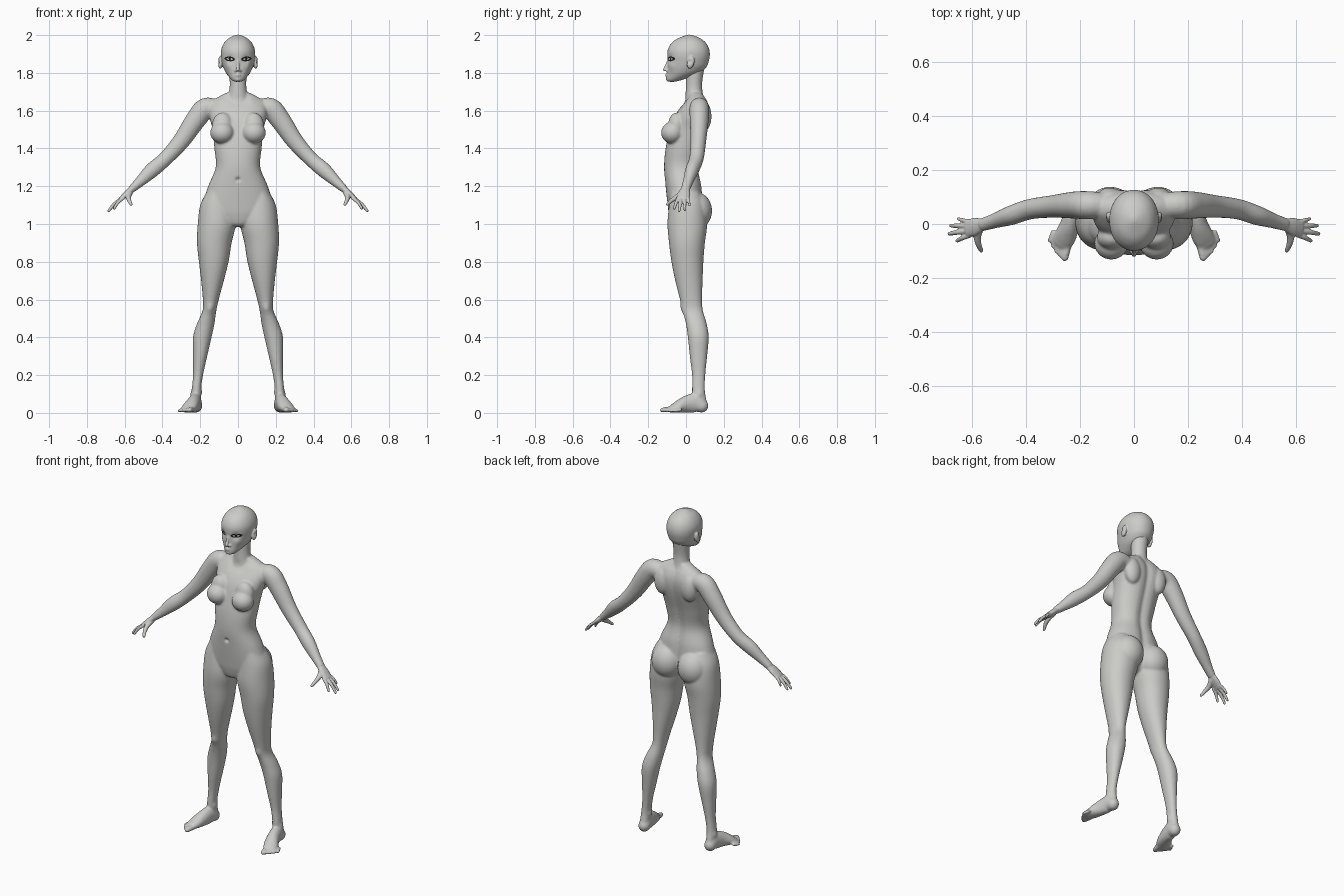
import bpy, bmesh, math
from mathutils import Vector, Matrix

cube = bpy.data.objects.get("Cube")
if cube:
    bpy.data.objects.remove(cube)

def material(name, rgb):
    m = bpy.data.materials.new(name)
    m.use_nodes = True
    m.diffuse_color = (*rgb, 1)
    m.node_tree.nodes["Principled BSDF"].inputs["Base Color"].default_value = (*rgb, 1)
    return m

SKIN = material("pale grey", (0.6, 0.6, 0.58))
BLACK = material("black", (0.01, 0.01, 0.01))
WHITE = material("eye white", (0.7, 0.7, 0.7))
BOTH = (1, -1)

def dense(rows, steps=5):
    """Smooth curve through rows of numbers."""
    rows = [Vector(r) for r in rows]
    out = []
    for i in range(len(rows) - 1):
        a, b, c, d = rows[max(i - 1, 0)], rows[i], rows[i + 1], rows[min(i + 2, len(rows) - 1)]
        for k in range(steps):
            t = k / steps
            out.append(b + 0.5 * t * ((c - a) + t * ((2 * a - 5 * b + 4 * c - d) + t * (3 * (b - c) + d - a))))
    return out + [rows[-1]]

def skin(bm, rings):
    """Closed surface over rings of points."""
    vs = [[bm.verts.new(p) for p in ring] for ring in rings]
    n = len(vs[0])
    for a, b in zip(vs, vs[1:]):
        for i in range(n):
            bm.faces.new((a[i], a[(i + 1) % n], b[(i + 1) % n], b[i]))
    bm.faces.new(vs[0])
    bm.faces.new(vs[-1])

def stack(bm, rows, sides=(1,), power=2.0, groove=0.0, n=40):
    """Level sections: z, x min, x max, y front, y back."""
    for s in sides:
        rings = []
        for z, x0, x1, y0, y1 in dense(rows):
            ring = []
            for i in range(n):
                a = math.tau * i / n
                c, d = math.cos(a), math.sin(a)
                u = math.copysign(abs(c) ** (2 / power), c)
                v = math.copysign(abs(d) ** (2 / power), d)
                x = (x0 + x1) / 2 + (x1 - x0) / 2 * u
                y = (y0 + y1) / 2 + (y1 - y0) / 2 * v
                if v > 0:
                    y -= groove * math.exp(-(x / 0.025) ** 2)
                ring.append((s * x, y, z))
            rings.append(ring)
        skin(bm, rings)

def limb(bm, pts, up=(0, 0, 1), sides=BOTH, n=20):
    """Round-ended tube: x, y, z, side radius, up radius."""
    pts = dense(pts)
    pos = [Vector(p[:3]) for p in pts]
    frames = []
    for i, p in enumerate(pts):
        t = (pos[min(i + 1, len(pos) - 1)] - pos[max(i - 1, 0)]).normalized()
        frames.append((pos[i], t, p[3], p[4]))
    def cap(f, sign):
        p, t, a, b = f
        return [(p + t * sign * min(a, b) * math.sin(q), t, a * math.cos(q), b * math.cos(q))
                for q in (0.4, 0.8, 1.15, 1.45)]
    frames = cap(frames[0], -1)[::-1] + frames + cap(frames[-1], 1)
    for s in sides:
        rings = []
        for p, t, a, b in frames:
            e = t.cross(Vector(up)).normalized()
            f = e.cross(t)
            ring = [p + e * a * math.cos(math.tau * i / n) + f * b * math.sin(math.tau * i / n) for i in range(n)]
            rings.append([(s * q.x, q.y, q.z) for q in ring])
        skin(bm, rings)

def ball(bm, c, r, tilt=0.0, sides=BOTH):
    for s in sides:
        m = Matrix.Translation((s * c[0], c[1], c[2])) @ Matrix.Rotation(tilt, 4, 'X') @ Matrix.Diagonal((*r, 1))
        bmesh.ops.create_uvsphere(bm, u_segments=32, v_segments=20, radius=1, matrix=m)

def finish(name, bm, mat, voxel=0, smooth=0, pushes=()):
    """Fuse the pieces, soften them, then push in small forms."""
    bmesh.ops.recalc_face_normals(bm, faces=bm.faces)
    me = bpy.data.meshes.new(name)
    bm.to_mesh(me)
    bm.free()
    ob = bpy.data.objects.new(name, me)
    bpy.context.collection.objects.link(ob)
    if voxel:
        r = ob.modifiers.new("fuse", 'REMESH')
        r.mode, r.voxel_size = 'VOXEL', voxel
        sm = ob.modifiers.new("soften", 'SMOOTH')
        sm.factor, sm.iterations = 0.5, smooth
        dg = bpy.context.evaluated_depsgraph_get()
        ob.data = bpy.data.meshes.new_from_object(ob.evaluated_get(dg))
        ob.modifiers.clear()
        ob.data.name = name
    for c, rad, d in pushes:
        for s in (BOTH if c[0] else (1,)):
            centre, move = Vector((s * c[0], c[1], c[2])), Vector((s * d[0], d[1], d[2]))
            for v in ob.data.vertices:
                k = (v.co - centre).length_squared / rad ** 2
                if k < 6:
                    v.co += move * math.exp(-k)
    ob.data.materials.clear()
    ob.data.materials.append(mat)
    for p in ob.data.polygons:
        p.use_smooth = True
    return ob

# Body: torso, neck, legs, arms
bm = bmesh.new()
stack(bm, [(z, -w, w, f, b) for z, w, f, b in (
    (0.985, .04, -.05, .03), (1.0, .09, -.075, .06), (1.05, .16, -.09, .085), (1.1, .185, -.097, .09),
    (1.2, .158, -.108, .085), (1.3, .118, -.116, .068), (1.4, .125, -.108, .085), (1.5, .135, -.085, .115),
    (1.56, .15, -.065, .128), (1.61, .155, -.035, .128), (1.65, .14, .0, .115), (1.675, .1, .015, .1),
    (1.695, .06, .015, .09))], power=2.25, groove=.014)
stack(bm, [(1.6, -.06, .06, -.02, .1), (1.66, -.055, .055, -.005, .095), (1.7, -.047, .047, -.002, .088),
           (1.75, -.044, .044, 0, .086), (1.84, -.05, .05, .0, .1)])
stack(bm, [(1.17, .06, .165, -.08, .07), (1.1, .025, .2, -.09, .1), (1.0, .012, .213, -.098, .112),
           (.9, .034, .217, -.09, .1), (.8, .05, .207, -.077, .092), (.7, .075, .195, -.057, .088),
           (.6, .102, .186, -.032, .085), (.54, .115, .188, -.018, .09), (.47, .125, .218, .0, .11),
           (.4, .14, .238, .01, .12), (.3, .163, .238, .02, .112), (.2, .185, .238, .032, .102),
           (.12, .196, .245, .032, .1), (.05, .195, .248, .035, .112)], sides=BOTH, power=2.1)
limb(bm, [(.1, .07, 1.605, .045, .045), (.17, .07, 1.613, .056, .052), (.225, .07, 1.55, .054, .05),
          (.3, .065, 1.44, .046, .042), (.385, .055, 1.345, .039, .038), (.455, .032, 1.285, .04, .036),
          (.515, .012, 1.228, .029, .028), (.56, -.002, 1.187, .021, .025)], up=(0, 1, 0))
# Chest, seat and shoulder blades
ball(bm, (.084, -.072, 1.483), (.063, .06, .058))
ball(bm, (.082, -.05, 1.52), (.056, .045, .07))
ball(bm, (.088, .055, 1.07), (.089, .083, .098))
ball(bm, (.09, .095, 1.57), (.05, .04, .08))
# Feet with toes
limb(bm, [(.222, .085, .036, .033, .036), (.226, .05, .052, .033, .052), (.237, 0, .045, .036, .045),
          (.254, -.045, .031, .041, .031), (.268, -.072, .02, .038, .02)])
for i in range(5):
    t = i / 4
    base = Vector((.245, -.08, .02)).lerp((.3, -.03, .016), t)
    tip = Vector((.257, -.126, .015)).lerp((.312, -.062, .01), t)
    tip += Vector((.002, -.008, 0)) * math.sin(t * math.pi)
    r = .015 if i == 0 else .0115 - .002 * t
    limb(bm, [(*base, r, r), (*base.lerp(tip, .5), r * .95, r), (*tip, r, r * .85)])
finish("body", bm, SKIN, .006, 7, [
    ((0, -.113, 1.235), .01, (0, .014, 0)),         # navel
    ((.15, -.03, .55), .025, (0, -.008, 0)),        # kneecaps
    ((.075, -.005, 1.66), .03, (0, -.006, .002)),   # collarbones
    ((.0, -.02, 1.665), .014, (0, .008, 0)),        # throat notch
    ((.25, .07, .1), .018, (.006, 0, 0)),           # ankle bones
    ((.195, .06, .11), .018, (-.006, 0, 0)),
])

# Hands
bm = bmesh.new()
palm_up = (.68, 0, .73)
limb(bm, [(.535, .004, 1.21, .023, .021), (.56, -.002, 1.186, .024, .018), (.59, -.01, 1.16, .033, .016),
          (.617, -.016, 1.136, .032, .012)], up=palm_up)
for base, tip, r in (((.607, -.041, 1.138), (.655, -.062, 1.083), .0095),
                     ((.62, -.026, 1.132), (.684, -.036, 1.07), .0098),
                     ((.619, -.007, 1.133), (.679, -.006, 1.074), .0093),
                     ((.61, .009, 1.141), (.651, .019, 1.099), .0082)):
    mid = Vector(base).lerp(tip, .5) + Vector((.004, 0, .004))
    limb(bm, [(*base, r, r), (*mid, r * .95, r * .95), (*tip, r * .75, r * .75)], up=palm_up)
limb(bm, [(.57, -.012, 1.168, .015, .015), (.58, -.045, 1.145, .014, .014), (.576, -.075, 1.125, .011, .011),
          (.566, -.098, 1.104, .008, .008)], up=palm_up)
finish("hands", bm, SKIN, .0035, 4)

# Head with nose, lips and ears
bm = bmesh.new()
stack(bm, [(z, -w, w, f, b) for z, w, f, b in (
    (1.753, .016, -.09, -.06), (1.76, .03, -.1, -.03), (1.775, .045, -.102, .015), (1.8, .064, -.099, .075),
    (1.83, .078, -.097, .108), (1.86, .086, -.096, .12), (1.89, .091, -.099, .126), (1.92, .09, -.097, .124),
    (1.95, .079, -.083, .112), (1.975, .06, -.057, .088), (1.992, .034, -.02, .056), (2.002, .008, .008, .026))],
    power=2.1)
limb(bm, [(0, -.09, 1.872, .007, .008), (0, -.101, 1.84, .008, .009), (0, -.113, 1.817, .01, .009)],
     up=(0, 1, 0), sides=(1,))
ball(bm, (.01, -.099, 1.812), (.009, .01, .007))
ball(bm, (.094, .025, 1.855), (.012, .019, .034), tilt=-.25)
finish_head = finish("head", bm, SKIN, .004, 4, [
    ((.043, -.085, 1.872), .02, (0, .008, 0)),       # eye sockets
    ((.055, -.075, 1.835), .025, (.002, -.004, 0)),  # cheeks
    ((0, -.1, 1.79), .011, (0, -.008, 0)),           # lips
    ((.008, -.1, 1.786), .008, (0, -.003, 0)),
    ((0, -.1, 1.763), .014, (0, -.004, 0)),          # chin
    ((.108, .018, 1.86), .012, (-.007, 0, 0)),       # ear hollows
])
bpy.context.view_layer.update()

def eye_plate(name, a, b, lift, mat, rings=5, n=28):
    """Thin almond plates laid on the face."""
    bm = bmesh.new()
    for s in BOTH:
        def point(k, i):
            q = math.tau * i / n
            x = .044 + a * k * math.cos(q)
            z = 1.874 + b * k * math.sin(q) + .08 * (x - .044)
            hit, loc, _, _ = finish_head.ray_cast((s * x, -1, z), (0, 1, 0))
            return (s * x, (loc.y if hit else -.07) - lift, z)
        vs = [[bm.verts.new(point((j + 1) / rings, i)) for i in range(n)] for j in range(rings)]
        order = BOTH[0] if s > 0 else -1
        for j in range(rings - 1):
            for i in range(n):
                h = (i + 1) % n
                bm.faces.new((vs[j][i], vs[j][h], vs[j + 1][h], vs[j + 1][i])[::order])
        bm.faces.new(vs[0][::order])
    finish(name, bm, mat)

# Eyes
eye_plate("eyelashes", .027, .0125, .0015, BLACK)
eye_plate("eye_whites", .017, .0065, .003, WHITE)
eye_plate("irises", .0065, .0065, .0045, BLACK)
